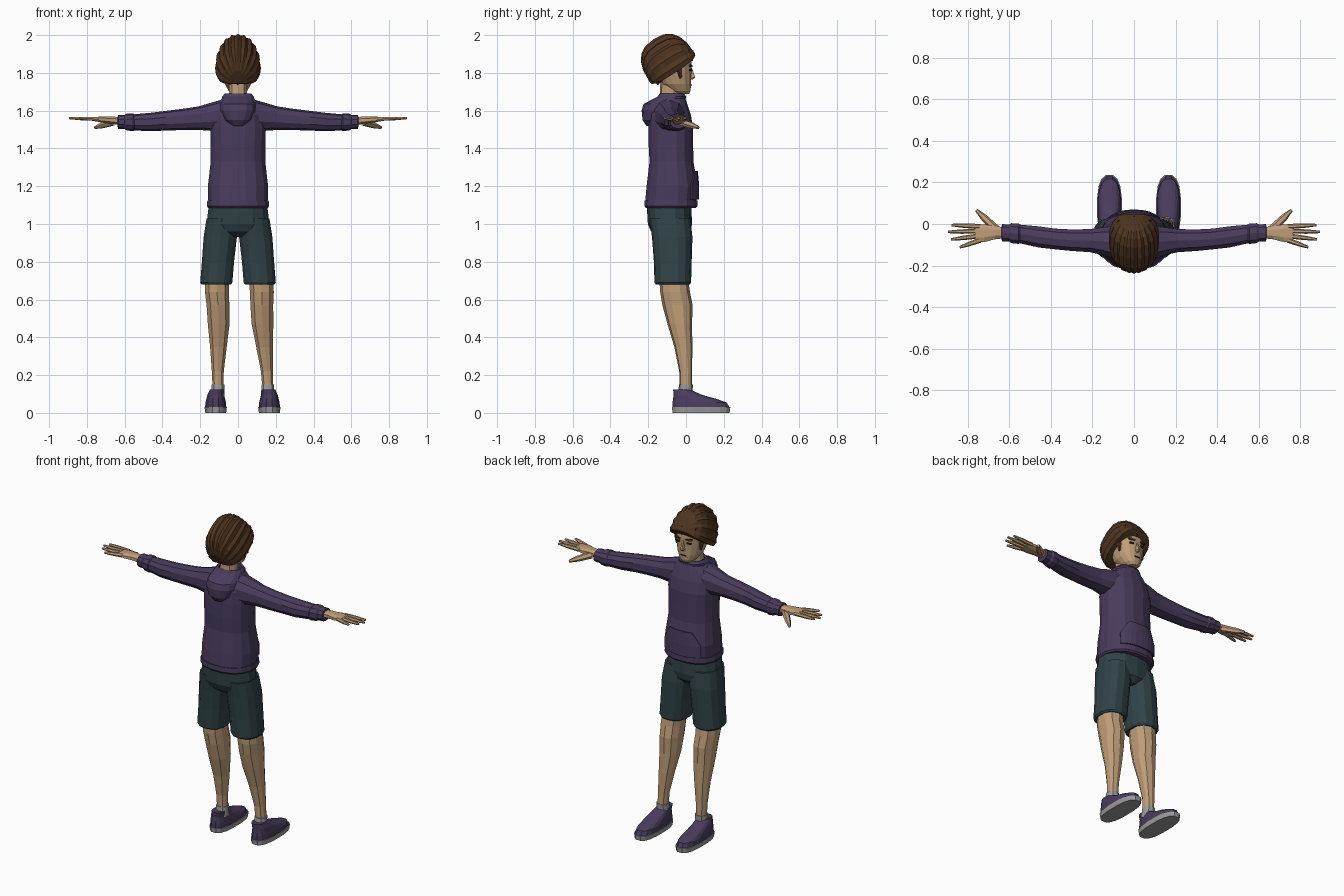
import bpy, bmesh, math
from mathutils import Vector

cube = bpy.data.objects.get("Cube")
if cube:
    bpy.data.objects.remove(cube)


def material(name, rgb):
    m = bpy.data.materials.new(name)
    m.use_nodes = True
    m.diffuse_color = (*rgb, 1)
    m.node_tree.nodes["Principled BSDF"].inputs["Base Color"].default_value = (*rgb, 1)
    return m


PURPLE = material("purple cloth", (0.068, 0.045, 0.11))
TEAL = material("dark teal cloth", (0.03, 0.055, 0.063))
SKIN = material("skin", (0.52, 0.34, 0.19))
HAIR = material("brown hair", (0.075, 0.034, 0.014))
GREY = material("light grey", (0.33, 0.33, 0.34))
DARK = material("dark eye", (0.012, 0.01, 0.01))


def skin(name, rings, mat, closed=True):
    """Join rings of points with quads; closed rings also get end caps."""
    bm = bmesh.new()
    loops = [[bm.verts.new(p) for p in ring] for ring in rings]
    n = len(loops[0])
    for low, high in zip(loops, loops[1:]):
        for i in range(n if closed else n - 1):
            j = (i + 1) % n
            bm.faces.new((low[i], low[j], high[j], high[i]))
    if closed:
        bm.faces.new(loops[0][::-1])
        bm.faces.new(loops[-1])
    bmesh.ops.remove_doubles(bm, verts=bm.verts[:], dist=0.0005)
    bmesh.ops.recalc_face_normals(bm, faces=bm.faces[:])
    mesh = bpy.data.meshes.new(name)
    bm.to_mesh(mesh)
    bm.free()
    mesh.materials.append(mat)
    ob = bpy.data.objects.new(name, mesh)
    bpy.context.collection.objects.link(ob)
    return ob


def spow(v, e):
    return math.copysign(abs(v) ** e, v)


def oval(ra, rb, angle, p=2.3):
    return ra * spow(math.cos(angle), 2 / p), rb * spow(math.sin(angle), 2 / p)


def upright(name, sections, mat, sides=14, p=2.3):
    """Loft along z; sections are (z, cx, cy, rx, ry)."""
    rings = []
    for z, cx, cy, rx, ry in sections:
        ring = [oval(rx, ry, math.tau * (i + 0.5) / sides, p) for i in range(sides)]
        rings.append([(cx + a, cy + b, z) for a, b in ring])
    return skin(name, rings, mat)


def sideways(name, sections, mat, side, sides=10):
    """Loft along x; sections are (x, cy, cz, ry, rz)."""
    rings = []
    for x, cy, cz, ry, rz in sections:
        ring = [oval(ry, rz, math.tau * (i + 0.5) / sides) for i in range(sides)]
        rings.append([(side * x, cy + a, cz + b) for a, b in ring])
    return skin(name, rings, mat)


def spike(name, a, b, r1, r2, mat, sides=6):
    """Tapered rod from a to b."""
    a, b = Vector(a), Vector(b)
    q = (b - a).to_track_quat('Z', 'Y')
    rings = []
    for c, r in ((a, r1), (a.lerp(b, 0.6), r1 * 0.7 + r2 * 0.3), (b, r2)):
        angles = [math.tau * i / sides for i in range(sides)]
        rings.append([c + q @ Vector((r * math.cos(t), r * math.sin(t), 0)) for t in angles])
    return skin(name, rings, mat)


def plate(name, centre, size, mat, turn=0, roll=0):
    bpy.ops.mesh.primitive_cube_add(size=1, location=centre, rotation=(0, roll, turn))
    ob = bpy.context.object
    ob.name, ob.scale = name, size
    ob.data.materials.append(mat)


# Sweatshirt body, hem and hood
upright("sweatshirt_body", [
    (1.12, 0, -.08, .16, .138), (1.2, 0, -.073, .162, .138), (1.33, 0, -.077, .147, .118),
    (1.42, 0, -.08, .147, .12), (1.51, 0, -.08, .15, .12), (1.58, 0, -.085, .142, .112),
    (1.63, 0, -.085, .118, .095), (1.665, 0, -.08, .085, .078)], PURPLE, 16)
upright("sweatshirt_hem", [(1.085, 0, -.08, .16, .135), (1.095, 0, -.08, .168, .143),
                           (1.125, 0, -.08, .165, .142)], PURPLE, 16)
upright("hood", [
    (1.52, 0, -.185, .03, .025), (1.55, 0, -.175, .068, .055), (1.6, 0, -.14, .095, .095),
    (1.635, 0, -.115, .095, .11), (1.675, 0, -.075, .085, .075), (1.69, 0, -.075, .073, .065),
    (1.685, 0, -.075, .062, .056), (1.65, 0, -.075, .055, .05)], PURPLE)

# Front pocket, a thin curved panel
rows = []
for z, spread, grow in ((1.13, 46, 1.02), (1.2, 46, 1.02), (1.28, 26, .97)):
    arc = [math.radians(90 + spread * (k / 4 - 1)) for k in range(9)]
    pts = [oval(.164 * grow, .141 * grow, t) for t in arc]
    rows.append([(a, b - .074, z) for a, b in pts])
pocket = skin("front_pocket", rows, PURPLE, closed=False)
pocket.modifiers.new("thickness", 'SOLIDIFY').thickness = 0.008

# Shorts seat
upright("shorts_seat", [
    (.93, 0, -.075, .05, .07), (.96, 0, -.08, .13, .105), (1.0, 0, -.085, .17, .117),
    (1.1, 0, -.09, .158, .118)], TEAL)

for side, word in ((1, "left"), (-1, "right")):
    # Sleeve and cuff
    sideways(word + "_sleeve", [
        (.08, -.09, 1.575, .085, .085), (.15, -.083, 1.567, .07, .073),
        (.21, -.08, 1.56, .058, .062), (.3, -.078, 1.553, .054, .056),
        (.38, -.072, 1.547, .052, .052), (.46, -.062, 1.54, .053, .049),
        (.56, -.046, 1.538, .046, .042)], PURPLE, side)
    sideways(word + "_cuff", [
        (.545, -.048, 1.538, .044, .04), (.555, -.047, 1.538, .051, .047),
        (.59, -.044, 1.54, .05, .044), (.6, -.043, 1.54, .043, .038),
        (.635, -.042, 1.541, .043, .037), (.637, -.042, 1.542, .03, .025)], PURPLE, side)

    # Hand
    sideways(word + "_palm", [
        (.62, -.042, 1.545, .028, .022), (.67, -.042, 1.55, .034, .021),
        (.72, -.044, 1.553, .046, .017), (.765, -.046, 1.556, .045, .011)], SKIN, side, 8)
    for finger, y0, tip, y1 in (("index", -.012, .878, -.005), ("middle", -.034, .895, -.038),
                                ("ring", -.057, .88, -.074), ("little", -.078, .838, -.112)):
        spike(f"{word}_{finger}_finger", (side * .74, y0, 1.556), (side * tip, y1, 1.56),
              .0125, .006, SKIN)
    spike(word + "_thumb", (side * .665, -.025, 1.54), (side * .757, .066, 1.51),
          .021, .008, SKIN)

    # Shorts leg
    upright(word + "_shorts_leg", [
        (.68, side * .115, -.07, .08, .09), (.69, side * .115, -.07, .087, .097),
        (.8, side * .106, -.07, .087, .1), (.93, side * .094, -.073, .09, .107),
        (1.03, side * .086, -.085, .082, .108)], TEAL)

    # Lower leg, drifting slightly to the left towards the ankle
    def drift(z):
        return .026 * (1 - (z - .14) / .7)
    upright(word + "_leg", [
        (z, side * cx + drift(z), cy, rx, ry) for z, cx, cy, rx, ry in (
            (.12, .132, 0, .03, .032), (.22, .13, -.002, .033, .034),
            (.35, .122, -.014, .046, .048), (.47, .116, -.033, .06, .065),
            (.57, .116, -.045, .063, .08), (.64, .119, -.058, .066, .079),
            (.74, .115, -.068, .068, .075))], SKIN, 10)

    # Sock and shoe
    foot = side * .142 + .024
    ankle = side * .132 + .026
    upright(word + "_sock", [(.09, ankle, -.005, .036, .038), (.15, ankle, 0, .035, .037)],
            GREY, 10)
    upright(word + "_shoe_sole", [(0, foot, .08, .056, .153), (.03, foot, .08, .06, .157)],
            GREY, 16, 2.7)
    upright(word + "_shoe_upper", [
        (.03, foot, .079, .057, .153), (.055, foot, .072, .055, .146),
        (.075, foot, .045, .05, .115), (.095, foot, .01, .045, .077),
        (.125, foot - side * .006, -.025, .037, .044)], PURPLE, 16, 2.5)

# Neck and head
upright("neck", [(1.62, 0, -.088, .052, .052), (1.78, 0, -.085, .048, .05)], SKIN, 10)
upright("head", [
    (1.688, 0, -.018, .03, .035), (1.705, 0, -.03, .05, .055), (1.74, 0, -.05, .07, .078),
    (1.79, 0, -.066, .083, .095), (1.84, 0, -.068, .088, .1), (1.89, 0, -.072, .088, .1),
    (1.94, 0, -.08, .065, .075)], SKIN, 16)

# Face
skin("nose", [[(-.005, .025, 1.825), (.005, .025, 1.825), (.004, .032, 1.825), (-.004, .032, 1.825)],
              [(-.014, .02, 1.772), (.014, .02, 1.772), (.006, .049, 1.776), (-.006, .049, 1.776)],
              [(-.008, .02, 1.764), (.008, .02, 1.764), (.005, .036, 1.765), (-.005, .036, 1.765)]], SKIN)
plate("mouth", (0, .026, 1.735), (.036, .009, .005), DARK)
for side, word in ((1, "left"), (-1, "right")):
    plate(word + "_eye", (side * .037, .0235, 1.815), (.026, .009, .01), DARK, -side * .25)
    plate(word + "_eyebrow", (side * .038, .026, 1.838), (.04, .009, .01), HAIR,
          -side * .25, -side * .12)
    spike(word + "_sideburn", (side * .086, -.04, 1.87), (side * .083, -.028, 1.77),
          .019, .006, HAIR, 5)

# Hair: ridged locks sweeping from the forehead over the crown to the nape
centre = Vector((0, -.072, 1.826))
along = Vector((0, .84, .545))
up = Vector((0, -.545, .84))
locks, steps, rings = 11, 10, []
for k in range(steps + 1):
    t = math.pi * k / steps
    length, lift = oval(.142, 1, t, 2.6)
    ring = []
    for i in range(2 * locks + 1):
        s = math.radians(100) * (i / locks - 1)
        r = lift * (1.02 if i % 2 else .95)
        ring.append(centre + along * length + up * (.178 * r * math.cos(s))
                    + Vector((.119 * r * math.sin(s), 0, 0)))
    rings.append(ring)
skin("hair", rings, HAIR)

# Fringe and nape tufts
for i in range(-3, 4):
    x = i * .022
    spike("fringe_tuft", (x, .022 - abs(i) * .006, 1.915),
          (x * 1.15 + .006, .034 - abs(i) * .007, 1.862 + .01 * (i % 2)), .018, .002, HAIR, 5)
    spike("nape_tuft", (x * .9, -.155 + abs(i) * .006, 1.79),
          (x * .75, -.148 + abs(i) * .008, 1.735 + abs(i) * .008), .02, .003, HAIR, 5)
